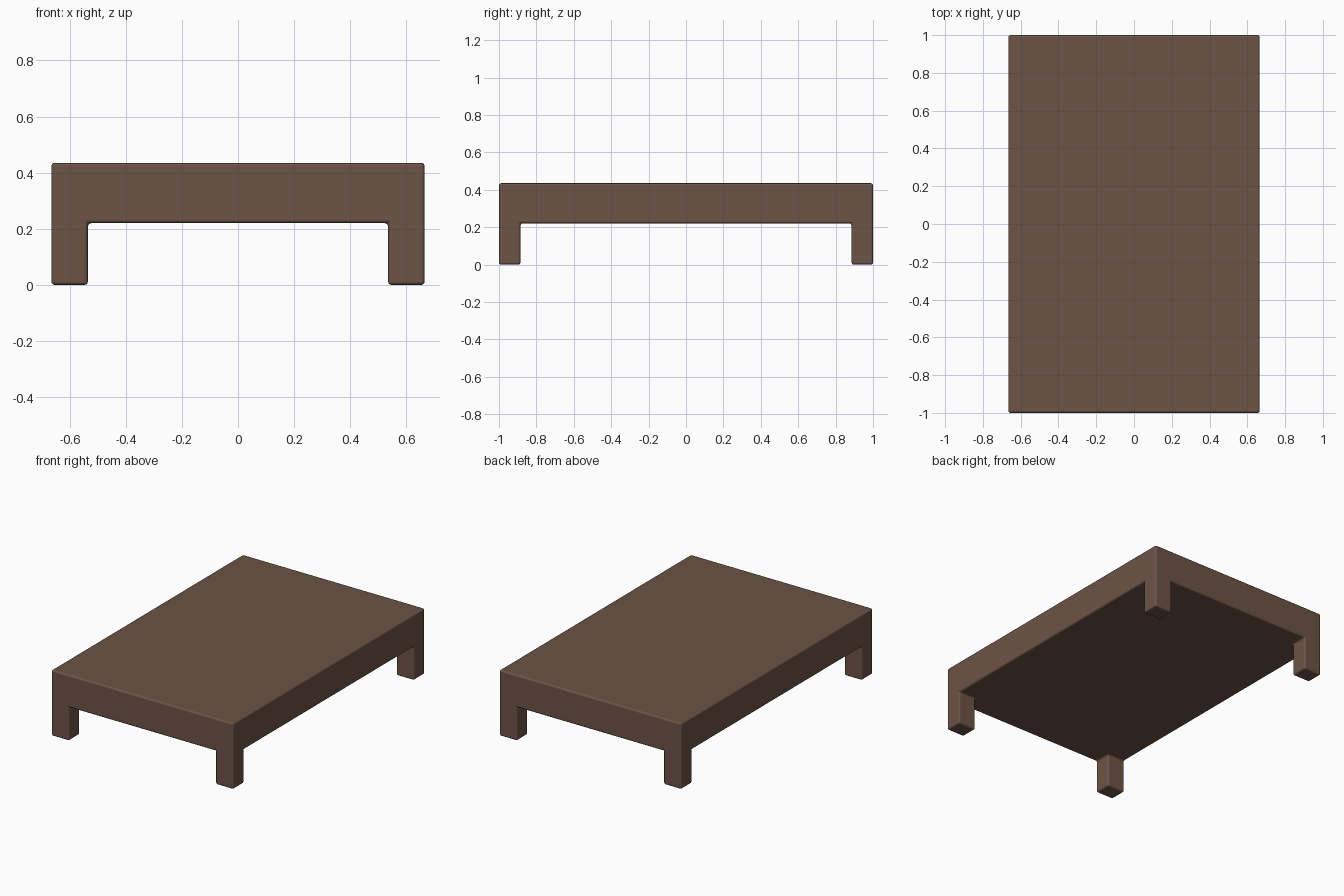
import bpy, bmesh

if "Cube" in bpy.data.objects:
    bpy.data.objects.remove(bpy.data.objects["Cube"])

X, Y = 0.665, 1.0            # half width, half depth
LX, LY = 0.13, 0.115         # leg footprint
Z_UNDER, Z_TOP = 0.22, 0.435

# Slab: 3x3 grid layout so each corner cell can become a leg
xs = [-X, -X + LX, X - LX, X]
ys = [-Y, -Y + LY, Y - LY, Y]
bm = bmesh.new()
grid = [[bm.verts.new((x, y, Z_UNDER)) for y in ys] for x in xs]
cells = {}
for i in range(3):
    for j in range(3):
        cells[i, j] = bm.faces.new((grid[i][j], grid[i][j + 1],
                                    grid[i + 1][j + 1], grid[i + 1][j]))


def extrude(faces, z):
    """Extrude faces straight to height z and remove the originals."""
    geom = bmesh.ops.extrude_face_region(bm, geom=faces)["geom"]
    for v in geom:
        if isinstance(v, bmesh.types.BMVert):
            v.co.z = z


# Top slab (originals stay as the underside)
extrude(list(cells.values()), Z_TOP)

# Legs pulled down from the four underside corners
bm.faces.ensure_lookup_table()
under = [f for f in bm.faces
         if all(abs(v.co.z - Z_UNDER) < 1e-5 for v in f.verts)]
corners = [f for f in under
           if abs(f.calc_center_median().x) > X - LX
           and abs(f.calc_center_median().y) > Y - LY]
for f in corners:
    bmesh.ops.translate(
        bm, vec=(0, 0, -Z_UNDER),
        verts=bmesh.ops.extrude_discrete_faces(bm, faces=[f])["faces"][0].verts[:])

# Merge coplanar faces so only true edges remain
bmesh.ops.remove_doubles(bm, verts=bm.verts, dist=1e-5)
bmesh.ops.dissolve_limit(bm, angle_limit=0.01, verts=bm.verts, edges=bm.edges)
bmesh.ops.recalc_face_normals(bm, faces=bm.faces)

mesh = bpy.data.meshes.new("table")
bm.to_mesh(mesh)
bm.free()
table = bpy.data.objects.new("table", mesh)
bpy.context.collection.objects.link(table)

# Softly rounded edges
bevel = table.modifiers.new("rounded_edges", "BEVEL")
bevel.width = 0.012
bevel.segments = 3
bevel.limit_method = "ANGLE"
bevel.harden_normals = True

# Brown wood
wood = bpy.data.materials.new("brown_wood")
wood.diffuse_color = (0.15, 0.087, 0.06, 1)
wood.use_nodes = True
wood.node_tree.nodes["Principled BSDF"].inputs["Base Color"].default_value = wood.diffuse_color
mesh.materials.append(wood)

bpy.context.view_layer.objects.active = table
table.select_set(True)
bpy.ops.object.shade_smooth_by_angle()
